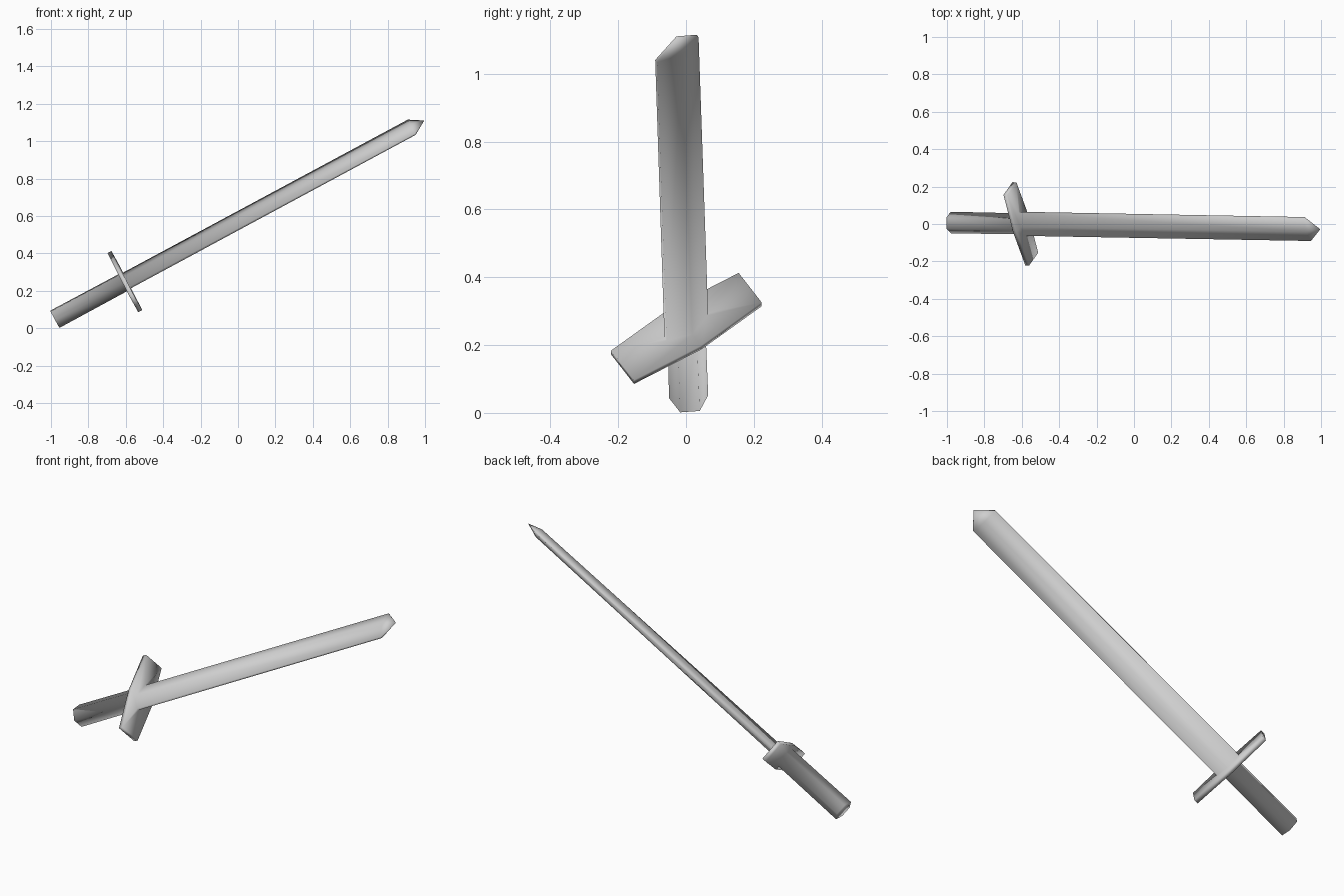
import bpy, bmesh, math
from mathutils import Matrix, Vector

if "Cube" in bpy.data.objects:
    bpy.data.objects.remove(bpy.data.objects["Cube"])

# Tilted frame: local x = across the guard, y = flat side of the blade, z = toward the tip
axis = Vector((0.881, -0.016, 0.474)).normalized()
across = Vector((-0.26, 0.826, 0.50))
across = (across - axis * across.dot(axis)).normalized()
normal = axis.cross(across)
frame = Matrix((across, normal, axis)).transposed().to_4x4()
frame.translation = (-0.605, 0.001, 0.249)

steel = bpy.data.materials.new("grey_steel")
steel.diffuse_color = (0.62, 0.62, 0.62, 1)
steel.use_nodes = True
steel.node_tree.nodes["Principled BSDF"].inputs["Base Color"].default_value = steel.diffuse_color


def ring(half_width, side, peak, z):
    """Six-sided section: two short sides at +-x and a peak at +-y."""
    return [(half_width, -side, z), (half_width, side, z), (0, peak, z),
            (-half_width, side, z), (-half_width, -side, z), (0, -peak, z)]


# One continuous skin, so that the shading flows from part to part
sections = [
    ring(0.050, 0.029, 0.058, -0.425),    # grip end
    ring(0.049, 0.028, 0.056, -0.012),    # grip meets guard
    ring(0.228, 0.060, 0.078, -0.012),    # guard underside
    ring(0.228, 0.060, 0.078, 0.012),     # guard top
    ring(0.074, 0.006, 0.032, 0.012),     # blade root
    ring(0.074, 0.005, 0.025, 1.742),     # blade shoulders
]
bm = bmesh.new()
rows = [[bm.verts.new(p) for p in s] for s in sections]
for a, b in zip(rows, rows[1:]):
    for i in range(6):
        j = (i + 1) % 6
        bm.faces.new((a[i], a[j], b[j], b[i]))
bm.faces.new(rows[0][::-1])

# Blade point
point = bm.verts.new((0, 0, 1.818))
for i in range(6):
    bm.faces.new((rows[-1][i], rows[-1][(i + 1) % 6], point))

bmesh.ops.recalc_face_normals(bm, faces=bm.faces)
for f in bm.faces:
    f.smooth = True

mesh = bpy.data.meshes.new("sword")
bm.to_mesh(mesh)
bm.free()
mesh.materials.append(steel)
sword = bpy.data.objects.new("sword", mesh)
bpy.context.collection.objects.link(sword)
sword.matrix_world = frame
